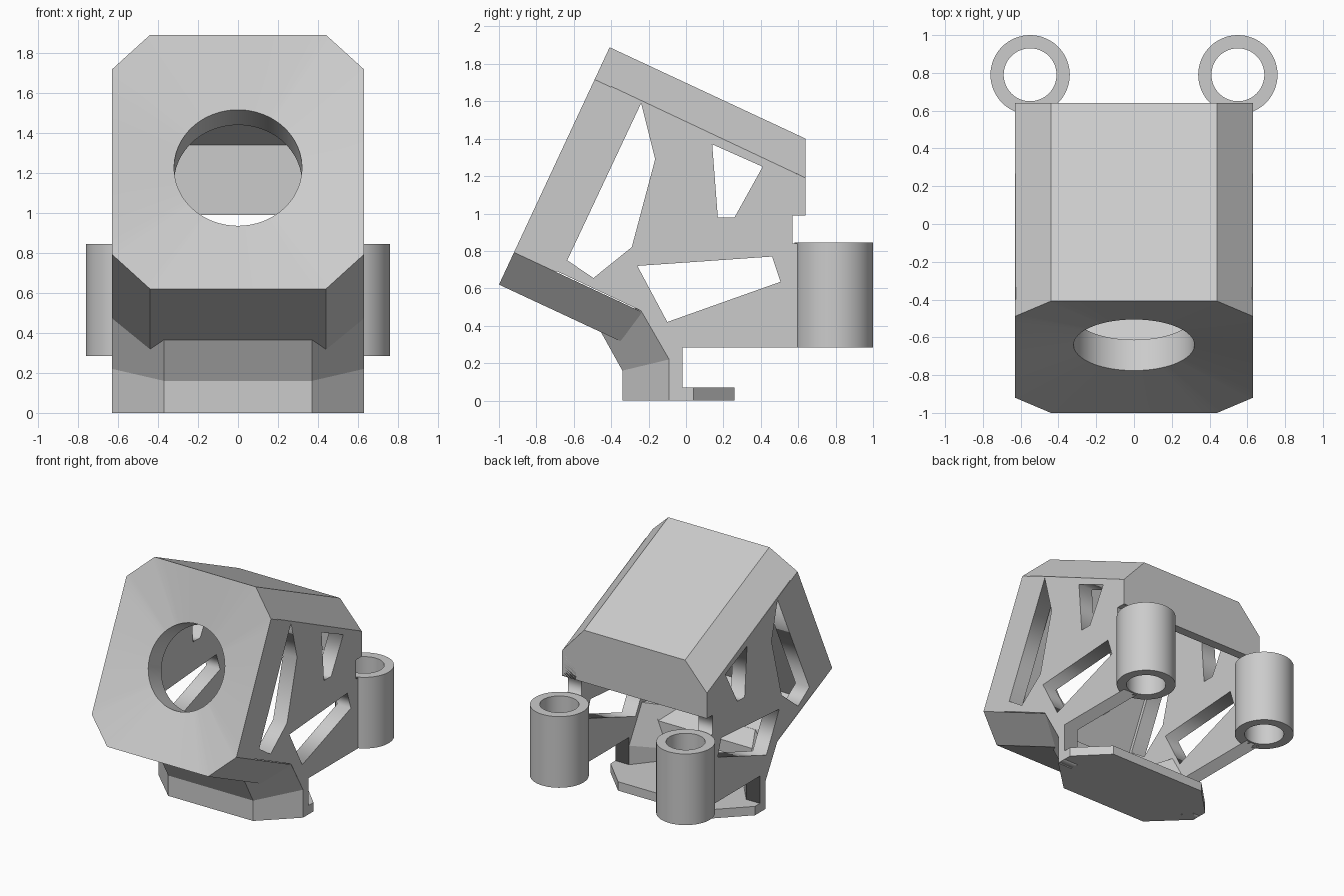
import bpy, bmesh, math
from mathutils import Matrix, Vector

cube = bpy.data.objects.get("Cube")
if cube:
    bpy.data.objects.remove(cube, do_unlink=True)

grey = bpy.data.materials.new("plain grey")
grey.use_nodes = True
COLOUR = (0.6, 0.6, 0.6, 1)
grey.diffuse_color = COLOUR
grey.node_tree.nodes["Principled BSDF"].inputs["Base Color"].default_value = COLOUR

# Tilted frame of the hood: local y runs back from the face, local z up along it
TILT = Matrix.Translation((0, -1, 0.62)) @ Matrix.Rotation(math.radians(-25), 4, 'X')
HEIGHT, HALF, CUT, SHELL, WALL = 1.40, 0.63, 0.19, 0.085, 0.12


def finish(name, mesh, smooth=False):
    obj = bpy.data.objects.new(name, mesh)
    bpy.context.collection.objects.link(obj)
    mesh.materials.clear()
    mesh.materials.append(grey)
    if smooth:
        bpy.ops.object.select_all(action='DESELECT')
        obj.select_set(True)
        bpy.context.view_layer.objects.active = obj
        bpy.ops.object.shade_smooth_by_angle(angle=math.radians(30))
    return obj


def from_bmesh(name, bm, smooth=False):
    bmesh.ops.recalc_face_normals(bm, faces=bm.faces[:])
    mesh = bpy.data.meshes.new(name)
    bm.to_mesh(mesh)
    bm.free()
    return finish(name, mesh, smooth)


def loft(rings, caps=True):
    """Skin closed rings with equal point counts; without caps the last joins the first."""
    bm = bmesh.new()
    rows = [[bm.verts.new(p) for p in ring] for ring in rings]
    n = len(rows[0])
    pairs = list(zip(rows, rows[1:]))
    if not caps:
        pairs.append((rows[-1], rows[0]))
    for a, b in pairs:
        for i in range(n):
            j = (i + 1) % n
            bm.faces.new((a[i], a[j], b[j], b[i]))
    if caps:
        bm.faces.new(rows[0])
        bm.faces.new(rows[-1])
    return bm


def mirrored(half):
    """Complete a half outline given on +x."""
    return half + [(-p[0], *p[1:]) for p in reversed(half)]


def clip_back(bm, y):
    geom = bm.verts[:] + bm.edges[:] + bm.faces[:]
    cut = bmesh.ops.bisect_plane(bm, geom=geom, plane_co=(0, y, 0), plane_no=(0, 1, 0),
                                 clear_outer=True)
    edges = [e for e in cut["geom_cut"] if isinstance(e, bmesh.types.BMEdge)]
    bmesh.ops.contextual_create(bm, geom=edges)


# Front plate: chamfered outline, shallow dish down to a round opening
corners = mirrored([(HALF - CUT, 0), (HALF, CUT), (HALF, HEIGHT - CUT), (HALF - CUT, HEIGHT)])
outline, circle = [], []
STEPS = 12
for (ax, az), (bx, bz) in zip(corners, corners[1:] + corners[:1]):
    for s in range(STEPS):
        x, z = ax + (bx - ax) * s / STEPS, az + (bz - az) * s / STEPS
        a = math.atan2(z - HEIGHT / 2, x)
        outline.append((x, z))
        circle.append((0.32 * math.cos(a), HEIGHT / 2 + 0.32 * math.sin(a)))
bm = loft([[(x, w, z) for x, z in ring] for ring, w in
           ((outline, 0), (circle, 0.07), (circle, 0.25), (outline, 0.25))], caps=False)
bm.transform(TILT)
from_bmesh("front_plate", bm, smooth=True)

# Roof and lower panel: the same chamfered channel, one flipped
inner = HALF - WALL
knee = inner - (CUT - SHELL)
channel = [(HALF, CUT), (HALF - CUT, 0), (CUT - HALF, 0), (-HALF, CUT),
           (-inner, CUT), (-knee, SHELL), (knee, SHELL), (inner, CUT)]
for name, flip, end in (("roof", True, 0.64), ("lower_panel", False, -0.24)):
    section = [(x, HEIGHT - v if flip else v) for x, v in channel]
    bm = loft([[(x, w, v) for x, v in section] for w in (0.1, 1.8)])
    bm.transform(TILT)
    clip_back(bm, end)
    from_bmesh(name, bm)

# Back panel under the roof
panel = mirrored([(HALF, 0.99), (HALF, 1.19), (HALF - CUT, 1.39)])
from_bmesh("back_panel", loft([[(x, y, z) for x, z in panel] for y in (0.57, 0.64)]))

# Side walls with three cutouts, drawn as (y, z) outlines
wall_outline = [(-0.83, 0.757), (-0.40, 1.68), (0.64, 1.19), (0.64, 0.99), (0.57, 0.99),
                (0.57, 0.84), (0.64, 0.84), (0.64, 0.285), (-0.02, 0.285), (-0.02, 0),
                (-0.09, 0), (-0.09, 0.22), (-0.24, 0.48)]
front_slot = [(-0.24, 1.59), (-0.165, 1.29), (-0.29, 0.82), (-0.495, 0.655), (-0.635, 0.75)]
rear_slot = [(0.14, 1.37), (0.41, 1.25), (0.26, 0.98), (0.17, 0.98)]
lower_slot = [(-0.26, 0.72), (0.46, 0.77), (0.505, 0.635), (-0.10, 0.42)]
for side, sx in (("left", 1), ("right", -1)):
    curve = bpy.data.curves.new("wall_curve", 'CURVE')
    curve.dimensions = '2D'
    curve.fill_mode = 'BOTH'
    curve.extrude = WALL / 2
    for points in (wall_outline, front_slot, rear_slot, lower_slot):
        spline = curve.splines.new('POLY')
        spline.points.add(len(points) - 1)
        for p, (y, z) in zip(spline.points, points):
            p.co = (y, z, 0, 1)
        spline.use_cyclic_u = True
    temp = bpy.data.objects.new("wall_curve", curve)
    bpy.context.collection.objects.link(temp)
    bpy.context.view_layer.update()
    graph = bpy.context.evaluated_depsgraph_get()
    mesh = bpy.data.meshes.new_from_object(temp.evaluated_get(graph))
    bpy.data.objects.remove(temp, do_unlink=True)
    # Stand the drawing up: its x becomes y, its y becomes z
    mesh.transform(Matrix(((0, 0, 1, sx * (HALF - WALL / 2)), (1, 0, 0, 0),
                           (0, 1, 0, 0), (0, 0, 0, 1))))
    finish(side + "_side_wall", mesh)

# Neck: chamfered front wall that rises and leans forward under the hood
rings = []
for (fy, fz), (sy, sz) in (((-0.34, 0), (-0.09, 0)), ((-0.34, 0.16), (-0.09, 0.22)),
                           ((-0.49, 0.43), (-0.25, 0.50))):
    half_outer = [(HALF, sy, sz), (0.37, fy, fz)]
    half_inner = [(0.33, fy + 0.1, fz), (inner, sy + 0.07, sz)]
    left_to_right = mirrored(half_outer)
    right_to_left = [(-x, y, z) for x, y, z in reversed(half_inner)] + half_inner
    rings.append(left_to_right + right_to_left)
from_bmesh("neck", loft(rings))

# Floor plate with chamfered corners
floor = mirrored([(0.37, -0.34), (HALF, -0.09), (HALF, 0.04), (0.41, 0.26)])
from_bmesh("floor_plate", loft([[(x, y, z) for x, y in floor] for z in (0, 0.07)]))

# Upright mounting tubes at the back
SIDES = 64
for side, sx in (("left", 1), ("right", -1)):
    rings = []
    for r, z in ((0.21, 0.285), (0.21, 0.845), (0.14, 0.845), (0.14, 0.285)):
        rings.append([(sx * 0.55 + r * math.cos(math.tau * i / SIDES),
                       0.79 + r * math.sin(math.tau * i / SIDES), z) for i in range(SIDES)])
    from_bmesh(side + "_mounting_tube", loft(rings, caps=False), smooth=True)
